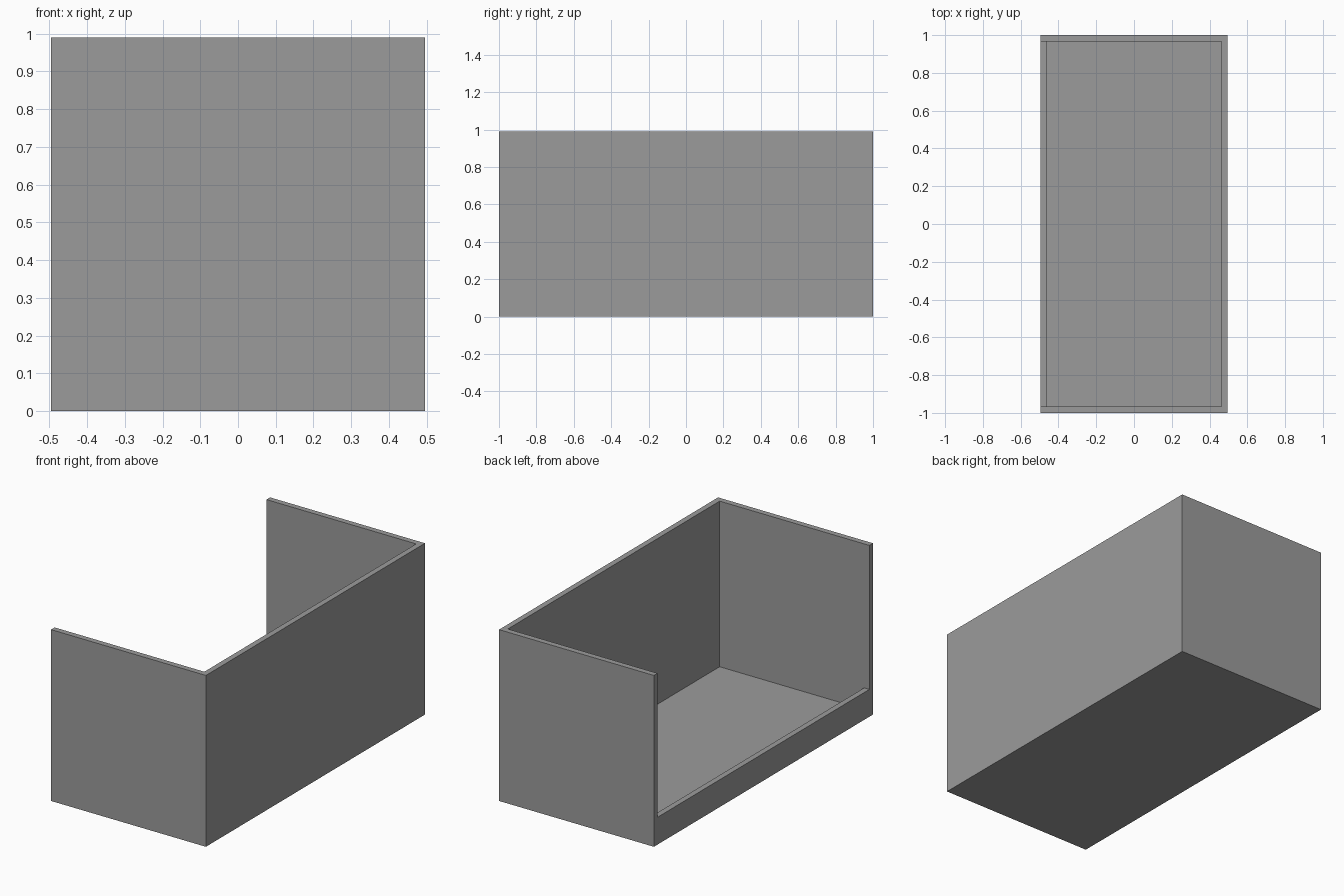
import bpy
import bmesh

if "Cube" in bpy.data.objects:
    bpy.data.objects.remove(bpy.data.objects["Cube"])

grey = bpy.data.materials.new("plain grey")
grey.diffuse_color = (0.33, 0.33, 0.33, 1)
grey.use_nodes = True
grey.node_tree.nodes["Principled BSDF"].inputs["Base Color"].default_value = grey.diffuse_color


def prism(name, profile, half_y):
    """Extrude an x-z profile along y, centred on y = 0."""
    bm = bmesh.new()
    face = bm.faces.new([bm.verts.new((x, -half_y, z)) for x, z in profile])
    side = bmesh.ops.extrude_face_region(bm, geom=[face])
    verts = [v for v in side["geom"] if isinstance(v, bmesh.types.BMVert)]
    bmesh.ops.translate(bm, verts=verts, vec=(0, 2 * half_y, 0))
    bmesh.ops.recalc_face_normals(bm, faces=bm.faces)
    mesh = bpy.data.meshes.new(name)
    bm.to_mesh(mesh)
    bm.free()
    mesh.materials.append(grey)
    obj = bpy.data.objects.new(name, mesh)
    bpy.context.collection.objects.link(obj)
    return obj


W, H, T = 0.495, 0.99, 0.033   # half width, height, wall thickness
LIP = 0.158                    # height of the low lip on the open side

# Outer block of the open box
box = prism("open_box", [(-W, 0), (W, 0), (W, H), (-W, H)], 1.0)

# Cavity: room above the floor, running out over the low lip on the left
cavity = prism("cavity_cutter",
               [(-W - 0.2, LIP), (-W + T, LIP), (-W + T, T), (W - T, T),
                (W - T, H + 0.2), (-W - 0.2, H + 0.2)], 1.0 - T)
cavity.hide_render = True

cut = box.modifiers.new("hollow", 'BOOLEAN')
cut.operation = 'DIFFERENCE'
cut.solver = 'EXACT'
cut.object = cavity

# Apply the cut and drop the cutter
bpy.context.view_layer.objects.active = box
box.select_set(True)
bpy.ops.object.modifier_apply(modifier=cut.name)
bpy.data.objects.remove(cavity)
